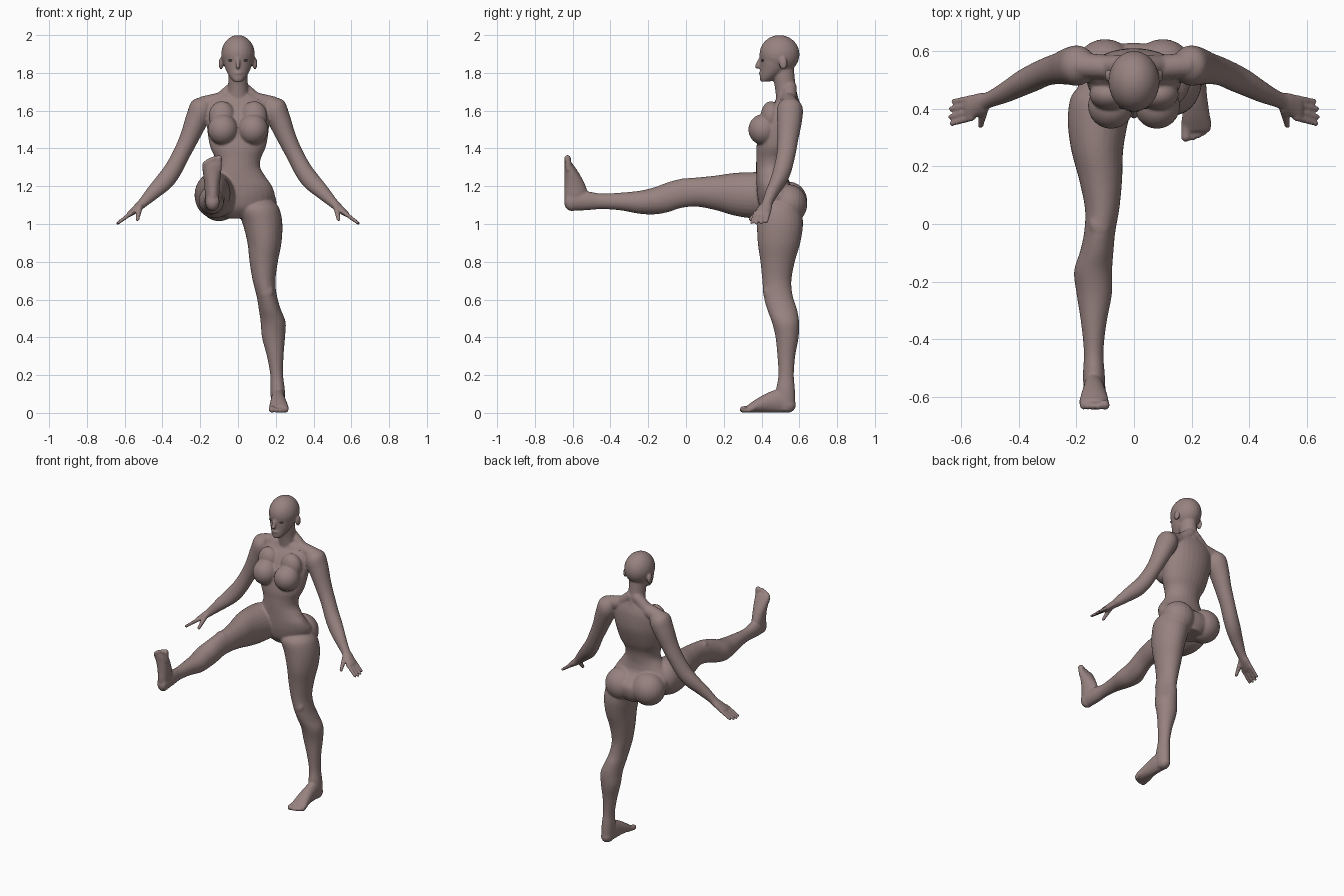
import bpy, bmesh, math
from mathutils import Vector, Matrix

X, Y, Z = Vector((1, 0, 0)), Vector((0, 1, 0)), Vector((0, 0, 1))
bm = bmesh.new()


def material(name, rgb):
    m = bpy.data.materials.new(name)
    m.diffuse_color = (*rgb, 1)
    return m


skin = material("skin", (0.31, 0.225, 0.215))
cloth = material("underwear grey", (0.112, 0.096, 0.096))
dark = material("eye dark", (0.05, 0.045, 0.05))


def same(p):
    return p


def flip(p):
    return Vector((-p.x, p.y, p.z))


def raised(p):
    # turns the standing leg forward by 90 degrees onto the other side
    return Vector((-(p.x - 0.08 + 0.075 * p.z), p.z - 0.645, 1.65 - p.y))


def loft(stations, u, v, f=same, n=28, sub=5):
    """Smooth elliptical tube through (x, y, z, radius_u, radius_v)."""
    rows, s = [], [stations[0]] + stations + [stations[-1]]
    for i in range(1, len(s) - 2):
        for k in range(sub + (i == len(s) - 3)):
            t = k / sub
            rows.append([0.5 * (2 * b + (c - a) * t + (2 * a - 5 * b + 4 * c - d) * t * t
                                + (3 * b - a - 3 * c + d) * t ** 3)
                         for a, b, c, d in zip(s[i - 1], s[i], s[i + 1], s[i + 2])])
    rings = []
    for x, y, z, a, b in rows:
        ring = []
        for j in range(n):
            w = 2 * math.pi * j / n
            p = Vector((x, y, z)) + u * (a * math.cos(w)) + v * (b * math.sin(w))
            ring.append(bm.verts.new(f(p)))
        rings.append(ring)
    for r, q in zip(rings, rings[1:]):
        for j in range(n):
            bm.faces.new((r[j], r[(j + 1) % n], q[(j + 1) % n], q[j]))
    bm.faces.new(rings[0][::-1])
    bm.faces.new(rings[-1])


def blob(c, r, f=same, seg=24, target=None):
    res = bmesh.ops.create_uvsphere(target or bm, u_segments=seg, v_segments=seg * 2 // 3, radius=1,
                                    matrix=Matrix.Translation(c) @ Matrix.Diagonal((*r, 1)))
    for vert in res["verts"]:
        vert.co = f(vert.co.copy())


def chain(p, q, r0, r1, f=same, n=9):
    p, q = Vector(p), Vector(q)
    for i in range(n):
        t = i / (n - 1)
        blob(p.lerp(q, t), [r0 + (r1 - r0) * t] * 3, f, 12)


# torso and neck
loft([(0, .52, 1.03, .08, .08), (0, .51, 1.08, .165, .115), (0, .50, 1.14, .196, .122),
      (0, .465, 1.2, .18, .092), (0, .457, 1.25, .146, .085), (0, .457, 1.3, .118, .086),
      (0, .462, 1.35, .122, .09), (0, .475, 1.41, .148, .102), (0, .497, 1.5, .163, .107),
      (0, .512, 1.56, .165, .098), (0, .527, 1.62, .16, .08), (0, .537, 1.66, .135, .06),
      (0, .537, 1.69, .08, .05)], X, Y)
loft([(0, .54, 1.64, .062, .06), (0, .527, 1.72, .053, .056), (0, .517, 1.78, .052, .058),
      (0, .51, 1.85, .05, .06)], X, Y)

# head: cranium, face, nose, lips
blob((0, .495, 1.898), (.089, .106, .102))
loft([(0, .42, 1.754, .024, .026), (0, .436, 1.775, .042, .046), (0, .462, 1.81, .062, .069),
      (0, .478, 1.85, .076, .085), (0, .492, 1.9, .085, .101), (0, .495, 1.94, .08, .095)], X, Y)
chain((0, .392, 1.875), (0, .378, 1.835), .008, .014)
blob((0, .396, 1.799), (.023, .011, .010))

for f, side in ((same, 1), (flip, -1)):
    # ears, chest, shoulder line, seat
    blob((.09, .515, 1.85), (.012, .022, .033), f)
    blob((.08, .41, 1.5), (.08, .08, .082), f)
    blob((.085, .45, 1.57), (.07, .055, .08), f)
    chain((.03, .54, 1.67), (.18, .55, 1.632), .042, .046, f)
    chain((.02, .55, 1.72), (.10, .55, 1.655), .038, .035, f)
    blob((.1, .54, 1.105 if side > 0 else 1.12), (.105, .102, .105), f)
    # arm
    loft([(.15, .55, 1.655, .03, .035), (.19, .55, 1.612, .066, .068), (.225, .548, 1.54, .062, .065),
          (.262, .54, 1.45, .052, .055), (.30, .53, 1.37, .047, .05), (.345, .51, 1.285, .048, .049),
          (.39, .488, 1.225, .048, .045), (.445, .458, 1.17, .039, .037), (.505, .43, 1.11, .026, .029),
          (.535, .417, 1.083, .022, .038), (.57, .402, 1.055, .016, .043), (.58, .398, 1.047, .011, .035)],
         Vector((.77, 0, .64)), Y, f)
    # fingers and thumb
    for k, reach in ((-.034, .93), (-.011, 1.0), (.012, .97), (.034, .85)):
        p = Vector((.562, .403 + k, 1.06))
        chain(p, p + Vector((.075, -.018 + .15 * k, -.056)) * reach, .0125, .0095, f)
    chain((.52, .40, 1.09), (.532, .342, 1.025), .017, .011, f)

for f in (same, raised):
    # leg from hip to heel
    loft([(.105, .49, 1.12, .085, .08), (.108, .492, 1.08, .112, .115), (.13, .4975, 1.0, .105, .122),
          (.14, .4925, .9, .09, .1125), (.136, .485, .8, .075, .091), (.138, .481, .7, .060, .077),
          (.152, .488, .62, .054, .077), (.168, .508, .55, .058, .079), (.186, .527, .48, .066, .072),
          (.188, .535, .4, .061, .061), (.197, .531, .3, .044, .047), (.205, .53, .2, .034, .041),
          (.21, .527, .12, .038, .05), (.212, .528, .05, .037, .05), (.212, .528, .012, .03, .04)], X, Y, f)
    blob((.152, .43, .64), (.036, .022, .042), f)
    blob((.212, .535, .042), (.037, .047, .042), f)
    # foot and toes
    loft([(.212, .56, .04, .028, .034), (.212, .50, .062, .037, .061), (.213, .44, .056, .041, .054),
          (.215, .38, .04, .048, .038), (.217, .34, .026, .051, .025), (.217, .32, .02, .045, .016)],
         X, Z, f)
    for x, tip, r in ((.182, .302, .018), (.206, .302, .013), (.225, .309, .013),
                      (.242, .318, .0125), (.257, .330, .012)):
        chain((x, .36, .026), (x - .002, tip, r), r, r, f, 7)

# merge all parts into one smooth body
VOXEL = 0.0055
bmesh.ops.recalc_face_normals(bm, faces=bm.faces)
mesh = bpy.data.meshes.new("body")
bm.to_mesh(mesh)
bm.free()
body = bpy.data.objects.new("body", mesh)
bpy.context.collection.objects.link(body)
bpy.context.view_layer.objects.active = body
body.select_set(True)
mod = body.modifiers.new("merge", "REMESH")
mod.mode, mod.voxel_size = "VOXEL", VOXEL
bpy.ops.object.modifier_apply(modifier="merge")
mod = body.modifiers.new("soften", "SMOOTH")
mod.factor, mod.iterations = 0.5, 7
bpy.ops.object.modifier_apply(modifier="soften")


# underwear regions: positive inside
def top_piece(p):
    a = abs(p.x)
    if p.y < .5:
        top = min(1.53 + 1.5 * a, 1.66, 1.66 - 2.2 * (a - .125))
    else:
        top = 1.55 + .2 * a
    return min(p.z - 1.405, top - p.z, .178 - a)


def briefs(p):
    a = abs(p.x)
    if p.y < .47:
        low, top = 1.035 + .85 * a, 1.14 + .45 * a
    else:
        low = min(1.2 - .95 * (p.y - .47), 1.0 + 3 * max(a - .02, 0))
        top = 1.185 + .2 * a
    d = min(p.z - low, top - p.z, .25 - a)
    return d if p.x > 0 else min(d, p.y - .43)


def inside(p):
    return max(top_piece(p), briefs(p))


bm = bmesh.new()
bm.from_mesh(body.data)
for face in bm.faces:
    face.smooth = True
    face.material_index = int(inside(face.calc_center_median()) > 0)
# pull the hem vertices onto the exact hem line
for v in bm.verts:
    if len({f.material_index for f in v.link_faces}) > 1:
        e, d = 1e-4, inside(v.co)
        g = Vector([(inside(v.co + a * e) - d) / e for a in (X, Y, Z)])
        g -= v.normal * g.dot(v.normal)
        if 0.2 < g.length < 5:
            step = g * (-d / g.length_squared)
            if step.length < VOXEL:
                v.co += step
bm.to_mesh(body.data)
bm.free()
body.data.materials.clear()
body.data.materials.append(skin)
body.data.materials.append(cloth)

# eyes
eye_bm = bmesh.new()
for s in (1, -1):
    blob((s * .037, .407, 1.866), (.015, .008, .007), same, 18, eye_bm)
for face in eye_bm.faces:
    face.smooth = True
eye_mesh = bpy.data.meshes.new("eyes")
eye_bm.to_mesh(eye_mesh)
eye_bm.free()
eye_mesh.materials.append(dark)
bpy.context.collection.objects.link(bpy.data.objects.new("eyes", eye_mesh))
